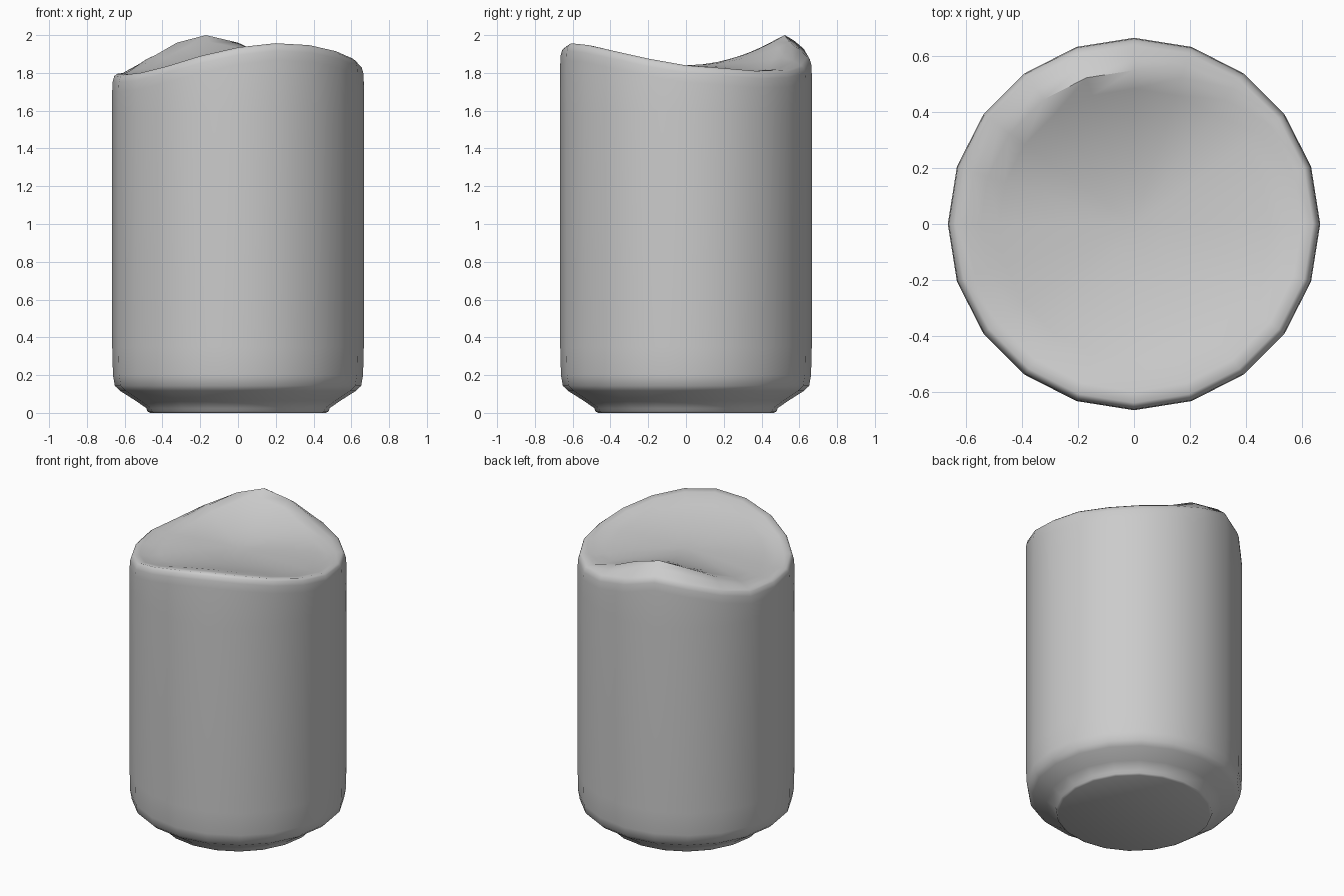
import bpy, bmesh, math

if "Cube" in bpy.data.objects:
    bpy.data.objects.remove(bpy.data.objects["Cube"])

N = 20
# height of the outer rim and of the inset ring, every 18 degrees from +x
RIM = [1.84, 1.825, 1.81, 1.815, 1.84, 1.885, 1.94, 1.905, 1.85, 1.80,
       1.795, 1.79, 1.80, 1.835, 1.89, 1.935, 1.957, 1.947, 1.915, 1.875]
INNER = [1.83, 1.81, 1.80, 1.82, 1.88, 1.96, 2.0, 1.96, 1.89, 1.82,
         1.795, 1.785, 1.79, 1.825, 1.875, 1.92, 1.94, 1.93, 1.90, 1.86]
CENTRE = 1.84
R_IN = 0.55

bm = bmesh.new()


def ring(r, height):
    return [bm.verts.new((r * math.cos(2 * math.pi * i / N),
                          r * math.sin(2 * math.pi * i / N), height(i)))
            for i in range(N)]


# foot, chamfer and straight wall
rings = [ring(r, lambda i, z=z: z) for r, z in
         [(0.465, 0), (0.48, 0.008), (0.485, 0.025), (0.54, 0.063), (0.625, 0.117),
          (0.652, 0.143), (0.662, 0.2), (0.666, 0.35), (0.666, 1.6)]]

# rounded wavy lip
for r, d in [(0.666, 0.09), (0.663, 0.04), (0.655, 0.012), (0.64, 0.0)]:
    rings.append(ring(r, lambda i, d=d: RIM[i] - d))
rings.append(ring(0.60, lambda i: 0.5 * (RIM[i] + INNER[i]) + 0.002))

# saddle shaped top surface
for t in (1.0, 0.88, 0.75, 0.6, 0.4, 0.2):
    rings.append(ring(R_IN * t, lambda i, t=t: CENTRE + (INNER[i] - CENTRE) * t ** 2))

for a, b in zip(rings, rings[1:]):
    for i in range(N):
        j = (i + 1) % N
        bm.faces.new((a[i], a[j], b[j], b[i]))
bm.faces.new(rings[0][::-1])
tip = bm.verts.new((0, 0, CENTRE))
for i in range(N):
    bm.faces.new((rings[-1][i], rings[-1][(i + 1) % N], tip))

bmesh.ops.recalc_face_normals(bm, faces=bm.faces)
mesh = bpy.data.meshes.new("candle_body")
bm.to_mesh(mesh)
bm.free()
body = bpy.data.objects.new("candle_body", mesh)
bpy.context.collection.objects.link(body)
bpy.context.view_layer.objects.active = body
body.select_set(True)
bpy.ops.object.shade_smooth_by_angle(angle=math.radians(50))
